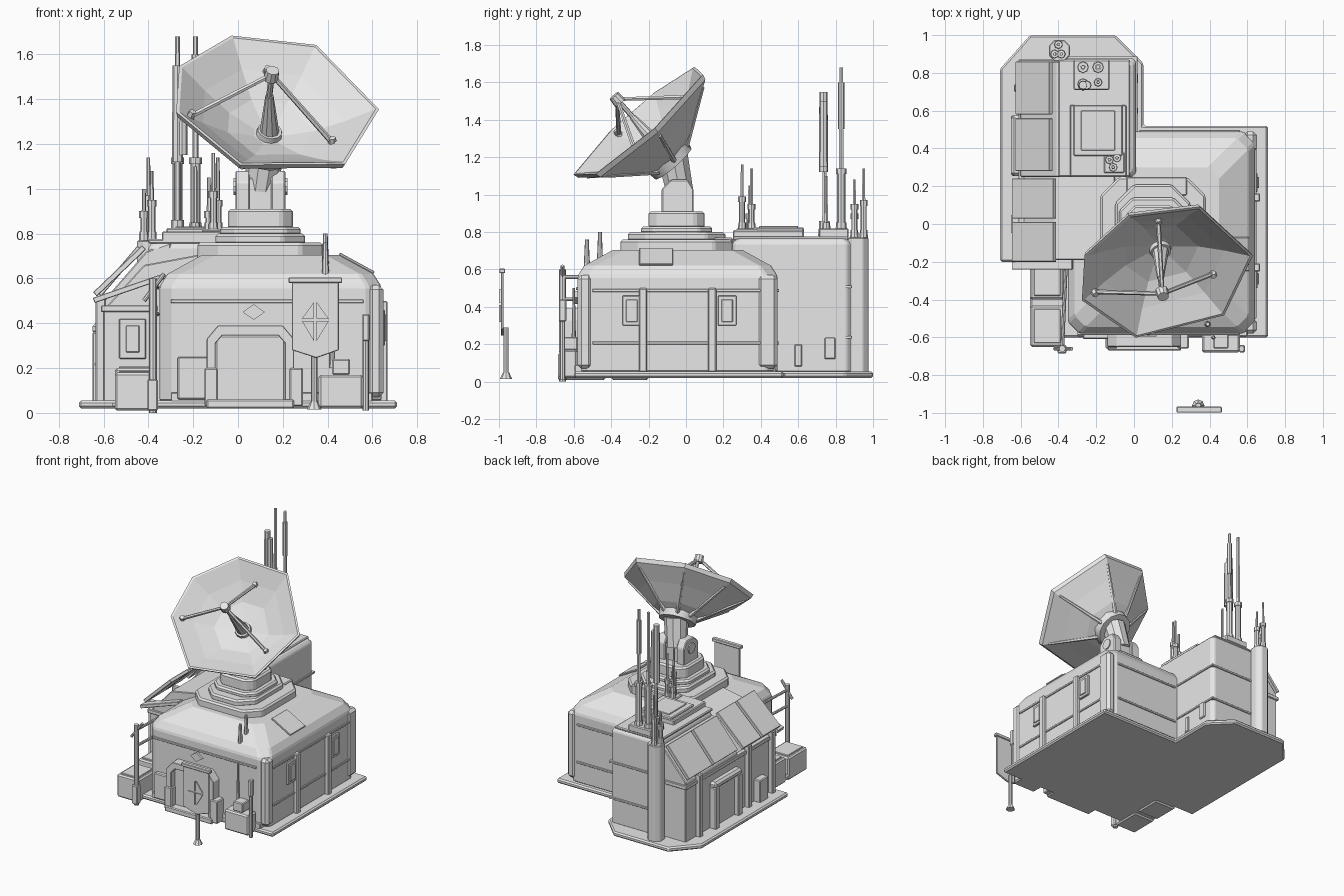
import bpy, bmesh, math
from mathutils import Vector, Matrix

if "Cube" in bpy.data.objects:
    bpy.data.objects.remove(bpy.data.objects["Cube"])

grey = bpy.data.materials.new("light_grey")
grey.diffuse_color = (0.8, 0.8, 0.8, 1)
grey.use_nodes = True
grey.node_tree.nodes["Principled BSDF"].inputs["Base Color"].default_value = grey.diffuse_color


def finish(name, bm, bevel=0.0, smooth=False):
    bmesh.ops.recalc_face_normals(bm, faces=bm.faces)
    me = bpy.data.meshes.new(name)
    bm.to_mesh(me)
    bm.free()
    me.materials.append(grey)
    ob = bpy.data.objects.new(name, me)
    bpy.context.collection.objects.link(ob)
    if bevel:
        m = ob.modifiers.new("bevel", 'BEVEL')
        m.width, m.segments, m.limit_method = bevel, 1, 'ANGLE'
    if smooth:
        bpy.context.view_layer.objects.active = ob
        ob.select_set(True)
        bpy.ops.object.shade_smooth_by_angle(angle=math.radians(35))
        ob.select_set(False)
    return ob


def loft(name, rings, bevel=0.0, smooth=False):
    """Skin a list of equal-length rings and cap both ends."""
    bm = bmesh.new()
    vs = [[bm.verts.new(p) for p in r] for r in rings]
    n = len(rings[0])
    for a, b in zip(vs, vs[1:]):
        for i in range(n):
            j = (i + 1) % n
            bm.faces.new((a[i], a[j], b[j], b[i]))
    bm.faces.new(vs[0][::-1])
    bm.faces.new(vs[-1])
    return finish(name, bm, bevel, smooth)


def box(name, x0, x1, y0, y1, z0, z1, bevel=0.006):
    r = [[(x0, y0, z), (x1, y0, z), (x1, y1, z), (x0, y1, z)] for z in (z0, z1)]
    return loft(name, r, bevel)


def octo(x0, x1, y0, y1, c, z):
    """Rectangle with corners cut by c."""
    return [(x0 + c, y0, z), (x1 - c, y0, z), (x1, y0 + c, z), (x1, y1 - c, z),
            (x1 - c, y1, z), (x0 + c, y1, z), (x0, y1 - c, z), (x0, y0 + c, z)]


def rod(name, a, b, r0, r1=None, n=8):
    a, b = Vector(a), Vector(b)
    q = (b - a).to_track_quat('Z', 'Y')
    ring = lambda p, r: [p + q @ Vector((r * math.cos(t * math.tau / n), r * math.sin(t * math.tau / n), 0))
                         for t in range(n)]
    return loft(name, [ring(a, r0), ring(b, r1 or r0)], 0, True)


def extrude_y(name, prof, y0, y1, bevel=0.005):
    return loft(name, [[(x, y, z) for x, z in prof] for y in (y0, y1)], bevel)


def tilted(name, x0, z0, x1, z1, y0, y1, t):
    """Sloping plate of thickness t, running along y."""
    d = Vector((x1 - x0, z1 - z0)).normalized()
    nx, nz = -d.y * t, d.x * t
    extrude_y(name, [(x0, z0), (x1, z1), (x1 + nx, z1 + nz), (x0 + nx, z0 + nz)], y0, y1, .003)


# ground slab
slab = [(-.55, -.6), (.71, -.6), (.71, .52), (.05, .52), (.05, .85), (-.1, 1), (-.55, 1),
        (-.71, .82), (-.71, -.2), (-.55, -.2)]
loft("ground_slab", [[(x, y, z) for x, y in slab] for z in (.02, .055)], 0.01)

# main hall with sloping roof edge
hall = [(.05, 0), (.565, 0), (.62, .035), (.705, .19)]
loft("main_hall", [octo(-.35 + d, .64 - d, -.58 + d, .49 - d, .06, z) for z, d in hall], 0.01)
box("hall_front_band", -.3, .56, -.588, -.57, .49, .505, .002)
for z in (.2, .48):
    box("hall_side_band", .6, .648, -.5, .42, z, z + .015, .002)
    box("hall_back_band", .03, .56, .47, .498, z, z + .015, .002)
box("hall_skirt", -.3, .6, -.595, .48, .05, .09, .004)
for y in (-.23, .14):
    box("side_column", .62, .668, y - .022, y + .022, .05, .5)
for y in (-.29, .22):
    box("side_window_frame", .63, .655, y - .05, y + .05, .3, .46, .004)
    box("side_window_inner", .63, .662, y - .03, y + .03, .32, .44, .003)
box("front_corner_guard", .58, .65, -.58, -.5, .07, .57, .02)
box("back_corner_guard", .58, .65, .38, .49, .07, .57, .02)
tilted("roof_side_plate", .605, .62, .45, .705, -.25, -.07, -.012)

# front entrance
door = [(-.14, .05), (-.14, .33), (-.09, .39), (.2, .39), (.25, .33), (.25, .05),
        (.21, .05), (.21, .31), (.18, .345), (-.07, .345), (-.1, .31), (-.1, .05)]
extrude_y("door_frame", door, -.65, -.55, .003)
box("door_leaf", -.1, .21, -.61, -.57, .05, .345)
box("door_step", -.14, .25, -.67, -.58, .02, .06)
for x in (-.12, .26):
    box("door_buttress", x - .03, x + .03, -.66, -.58, .03, .2)
extrude_y("diamond_plate", [(.02, .45), (.07, .415), (.12, .45), (.07, .485)], -.595, -.575, 0)
box("front_vent", -.27, -.13, -.61, -.57, .06, .25)

# rear wing with tower top
wing = [(.05, 0), (.74, 0), (.765, .02)]
loft("rear_wing", [octo(-.4 + d, .01 - d, .25 + d, .88 - d, .02, z) for z, d in wing], .006)
for z in (.23, .5):
    box("wing_band", -.39, .018, .45, .888, z, z + .015, .002)
box("wing_roof_slab", -.4, -.02, .25, .87, .755, .775)
box("roof_hatch_base", -.34, -.04, .25, .63, .76, .81)
box("roof_hatch", -.32, -.06, .36, .63, .8, .825)
box("roof_hatch_lid", -.28, -.1, .39, .6, .82, .832, .003)
loft("corner_pillar", [octo(-.45, -.34, .86, .975, .03, z) for z in (.05, .77)], .005)
box("wing_side_panel", 0, .02, .58, .62, .08, .2)
box("wing_side_panel", 0, .02, .74, .8, .12, .24)

# left annex with shed roof
annex = [(-.6, .05), (-.6, .5), (-.41, .72), (-.3, .76), (-.3, .05)]
extrude_y("left_annex", annex, .25, .86)
annex_low = [(-.6, .05), (-.6, .46), (-.42, .66), (-.1, .72), (-.1, .05)]
extrude_y("left_annex_front", annex_low, -.19, .26)
box("annex_band", -.612, -.36, -.2, .87, .45, .48, .004)

for y0, y1, x0, x1 in ((-.2, .01, -.63, -.41), (.03, .24, -.63, -.41), (.28, .56, -.61, -.43), (.58, .86, -.61, -.43)):
    tilted("roof_panel", x0, .52, x1, .73, y0, y1, .025)
    tilted("roof_panel_inset", x0 + .01, .548, x1 - .03, .716, y0 + .03, y1 - .03, .01)
tilted("front_awning", -.64, .49, -.32, .6, -.24, -.17, .025)

# annex front window, side door and side boxes
box("annex_window_frame", -.53, -.41, -.21, -.18, .24, .42, .004)
box("annex_window_inner", -.5, -.44, -.217, -.18, .27, .39, .003)
for y in (.28, .55):
    box("side_door_jamb", -.65, -.59, y - .025, y + .025, .05, .36)
box("side_door_lintel", -.65, -.59, .255, .575, .35, .4, .015)
box("side_door_leaf", -.615, -.59, .28, .55, .05, .36)
for y in (-.14, .14, .72):
    box("side_rib", -.635, -.59, y - .02, y + .02, .05, .52)
box("side_cabinet", -.65, -.59, -.05, .05, .05, .22)

# crates and poles along the front
for y0, y1, h in ((-.65, -.43, .18), (-.4, -.2, .2)):
    box("crate", -.55, -.37, y0, y1, .01, h, .01)
    box("crate_lid", -.53, -.39, y0 + .02, y1 - .02, h - .01, h + .008, .003)
box("wall_cabinet", .36, .56, -.68, -.58, .02, .17, .01)
box("wall_cabinet_top", .42, .5, -.66, -.58, .17, .24)
rod("cabinet_aerial", (.42, -.6, .2), (.42, -.6, .5), .012, .006)
rod("right_pole", (.57, -.66, .01), (.57, -.66, .44), .014)
box("right_pole_head", .555, .587, -.68, -.64, .32, .44)
rod("left_pole", (-.38, -.66, 0), (-.38, -.66, .6), .018)
box("left_pole_sleeve", -.405, -.358, -.685, -.64, .01, .15)
rod("pole_brace", (-.38, -.66, .56), (-.36, -.2, .56), .01)
rod("pole_arm", (-.42, -.66, .5), (-.33, -.66, .62), .01)
rod("pole_arm_low", (-.38, -.66, .44), (-.36, -.2, .44), .01)
for y, z in ((-.53, .76), (-.46, .8)):
    rod("roof_spike", (.39, y, .55), (.39, y, z), .02, .01)

# free-standing sign
sign = [(.24, .28), (.35, .245), (.45, .28), (.45, .59), (.24, .59)]
extrude_y("sign_board", sign, -.99, -.975, .003)
box("sign_top_bar", .225, .465, -.998, -.967, .58, .605, .004)
for s in (0, 1):
    for t in (-1, 1):
        extrude_y("sign_emblem", [(.345 + t * .006, .415 + s * .012 - .006), (.345 + t * .06, .41 + s * .01),
                                  (.345 + t * .006, .32 + s * .175)], -.997, -.985, 0)
rod("sign_pole", (.34, -.962, .03), (.34, -.962, .29), .014)
rod("sign_foot", (.34, -.962, .015), (.34, -.962, .05), .033, .016)

# turret steps under the dish
cx, cy = .1, -.05
for name, w, d, c, z0, z1 in (("turret_base", .28, .3, .1, .67, .76), ("turret_ring", .2, .26, .1, .75, .8),
                              ("turret_plate", .18, .19, .07, .79, .83), ("turret_block", .145, .15, .05, .82, .91)):
    loft(name, [octo(cx - w, cx + w, cy - d, cy + d, c, z) for z in (z0, z1)], .012)
box("turret_tail", -.04, .28, .15, .25, .67, .77)

# yoke that carries the dish
for s in (-1, 1):
    x = cx + s * .08
    arm = [(-.13, .9), (.04, .9), (.04, 1.03), (.01, 1.08), (-.08, 1.08), (-.13, 1.03)]
    loft("yoke_arm", [[(x + k * .032, y, z) for y, z in arm] for k in (-1, 1)], .006)
    rod("yoke_pivot", (x, -.045, 1.01), (x + s * .04, -.045, 1.01), .04, n=10)
box("yoke_core", .04, .16, -.1, .02, .9, 1.05)
rod("dish_neck", (.1, -.03, 1.0), (.13, -.07, 1.2), .075, .085, 10)

# dish, built in its own frame and tilted
n = Vector((.16, -.65, .74)).normalized()
u = Vector((1, 0, 0)) - n * n.x
u.normalize()
frame = Matrix((u, n.cross(u), n)).transposed()
mid = Vector((.167, -.25, 1.375))


def P(r, deg, h):
    a = math.radians(deg)
    return mid + frame @ Vector((r * math.cos(a), r * math.sin(a), h))


corners = (115, 158, 197, 250, 312, 366, 427)
shell = [(.11, -.25), (.2, -.205), (.33, -.11), (.46, -.025), (.47, .005), (.455, .005),
         (.33, -.075), (.2, -.145), (.07, -.18)]
loft("dish", [[P(r, a, h) for a in corners] for r, h in shell])
for a in corners:
    rod("dish_rib", P(.12, a, -.25), P(.42, a, -.05), .016, .009, 6)
rod("dish_back_hub", P(0, 0, -.28), P(0, 0, -.22), .13, .14, 12)
rod("dish_inner_hub", P(0, 0, -.19), P(0, 0, -.155), .06, .055, 12)
tip = P(.045, 180, .175)
rod("feed_horn", P(0, 0, -.17), P(.035, 180, .05), .045, .018, 10)
rod("feed_stem", P(.035, 180, .04), tip, .014)
rod("feed_head", P(.045, 180, .15), P(.045, 180, .2), .035, .03, 10)
for a, r, h in ((95, .31, -.08), (-24, .3, -.08), (197, .4, -.03)):
    rod("feed_strut", P(r, a, h), tip, .013, .011, 6)
    rod("strut_foot", P(r, a, h - .015), P(r - .01, a, h + .03), .022, .016, 6)

# antenna clusters: x, y, base, sleeve top, tip
masts = ((-.27, .83, .8, 1.14, 1.68), (-.19, .83, .8, 1.14, 1.68), (-.27, .74, .8, .86, 1.5),
         (-.19, .75, .8, .84, 1.1), (-.11, .3, .8, .99, 1.16), (-.09, .35, .8, .95, 1.14),
         (-.13, .34, .8, .9, 1.05), (-.4, .95, .76, .97, 1.14), (-.385, .9, .76, .95, 1.08),
         (-.42, .9, .76, .9, 1.0))
for x, y, z0, z1, z2 in masts:
    k = 1.35 if z2 > 1.3 else 1
    rod("mast_foot", (x, y, z0 - .02), (x, y, z0 + .05), .025 * k, .02 * k)
    rod("mast_sleeve", (x, y, z0), (x, y, z1), .016 * k)
    rod("mast_whip", (x, y, z1 - .02), (x, y, z2), .01 * k, .008 * k, 6)
    rod("mast_collar", (x, y, z1 - .03), (x, y, z1), .021 * k)
for x, z0, z1 in ((-.27, 1.12, 1.55), (-.25, 1.15, 1.5)):
    rod("mast_head", (x, .735, z0), (x, .735, z1), .025, .022)
rod("mast_head", (-.19, .83, 1.35), (-.19, .83, 1.6), .017)
box("mast_plinth", -.32, -.13, .71, .87, .77, .82)
box("mast_plinth_small", -.16, -.05, .27, .38, .78, .82)
